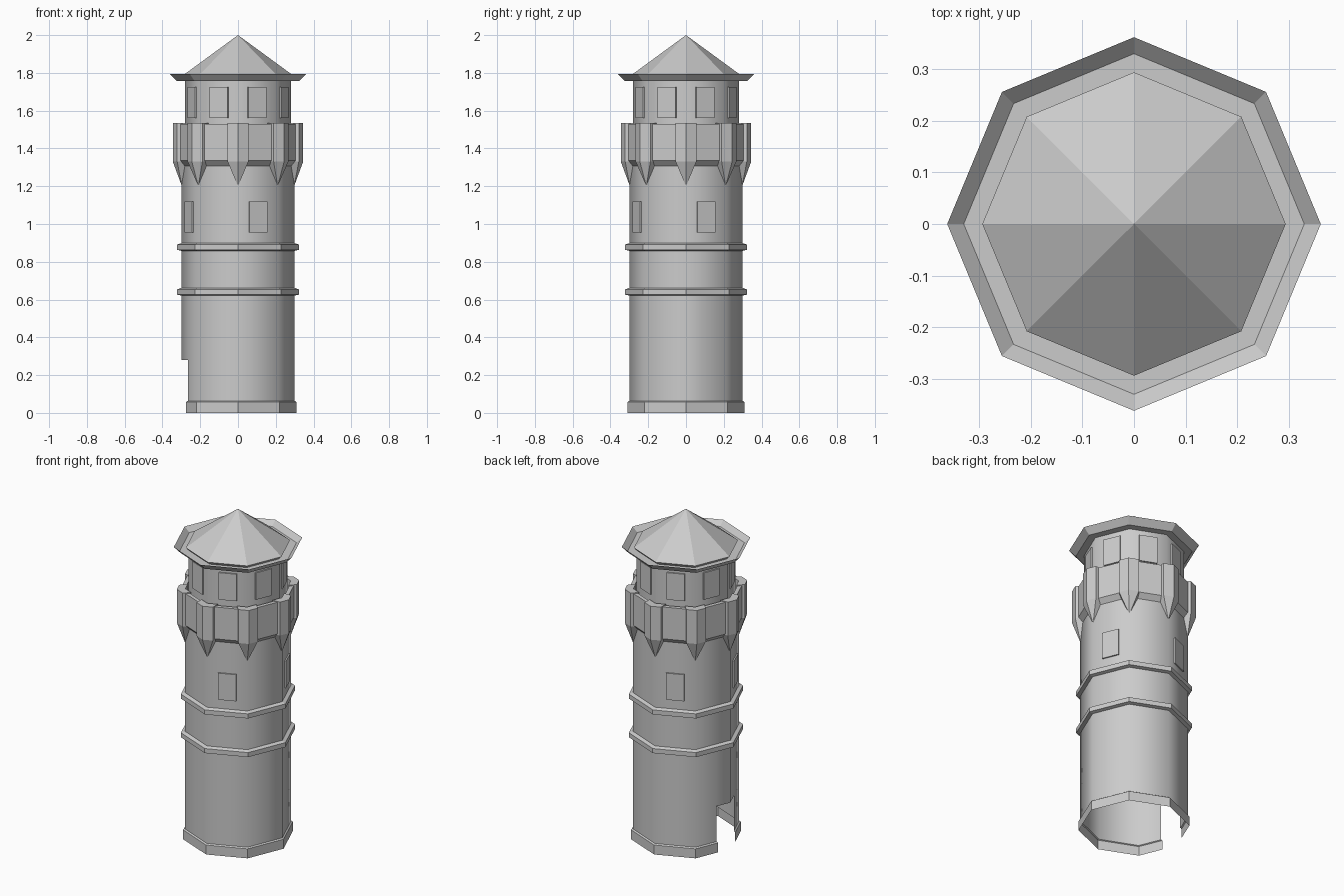
import bpy, bmesh
from math import cos, sin, pi, radians
from mathutils import Matrix, Vector

cube = bpy.data.objects.get("Cube")
if cube:
    bpy.data.objects.remove(cube, do_unlink=True)

SIDES = 8
STEP = 2 * pi / SIDES

stone = bpy.data.materials.new("grey stone")
stone.use_nodes = True
stone.diffuse_color = (0.6, 0.6, 0.6, 1)
stone.node_tree.nodes["Principled BSDF"].inputs["Base Color"].default_value = (0.6, 0.6, 0.6, 1)


def finish(name, bm, smooth=False):
    mesh = bpy.data.meshes.new(name)
    for face in bm.faces:
        face.smooth = smooth
    bm.to_mesh(mesh)
    bm.free()
    mesh.materials.append(stone)
    obj = bpy.data.objects.new(name, mesh)
    bpy.context.collection.objects.link(obj)
    return obj


def cut_doorway(bm, half=0.083, top=0.28):
    """Split the shell along the door outline and remove the opening."""
    for co, no in (((0, half, 0), (0, 1, 0)), ((0, -half, 0), (0, 1, 0)), ((0, 0, top), (0, 0, 1))):
        geom = bm.verts[:] + bm.edges[:] + bm.faces[:]
        bmesh.ops.bisect_plane(bm, geom=geom, plane_co=co, plane_no=no)
    gone = []
    for face in bm.faces:
        c = face.calc_center_median()
        if c.x < 0 and abs(c.y) < half and c.z < top:
            gone.append(face)
    bmesh.ops.delete(bm, geom=gone, context='FACES')


def octagon_shell(name, profile, smooth=False, door=False):
    """Octagonal sheet through (radius, height) pairs, listed bottom to top."""
    bm = bmesh.new()
    rings = []
    for r, z in profile:
        if r == 0:
            rings.append([bm.verts.new((0, 0, z))] * SIDES)
        else:
            rings.append([bm.verts.new((r * cos(i * STEP), r * sin(i * STEP), z)) for i in range(SIDES)])
    for low, high in zip(rings, rings[1:]):
        for i in range(SIDES):
            j = (i + 1) % SIDES
            corners = [low[i], low[j], high[j], high[i]]
            bm.faces.new(list(dict.fromkeys(corners)))
    if door:
        cut_doorway(bm)
    return finish(name, bm, smooth)


def window_plates(name, radius, bottom, top, faces):
    """Slim window panels standing on the chosen sides of the tower."""
    bm = bmesh.new()
    apothem = radius * cos(STEP / 2)
    for i in faces:
        spin = Matrix.Rotation((i + 0.5) * STEP, 4, 'Z')
        place = spin @ Matrix.Translation((apothem + 0.002, 0, (bottom + top) / 2))
        size = Matrix.Diagonal((0.012, 0.103, top - bottom, 1))
        bmesh.ops.create_cube(bm, size=1, matrix=place @ size)
    return finish(name, bm)


# Tower shell, open at the bottom with a doorway on one side
octagon_shell("base_course", [(0.309, 0), (0.309, 0.058), (0.3, 0.064)], door=True)
octagon_shell("lower_wall", [(0.3, 0.06), (0.3, 0.64)], smooth=True, door=True)
octagon_shell("middle_wall", [(0.3, 0.64), (0.3, 0.88)], smooth=True)
octagon_shell("upper_wall", [(0.3, 0.88), (0.3, 1.45)], smooth=True)

# Two string courses
for name, z in (("lower_band", 0.641), ("upper_band", 0.878)):
    octagon_shell(name, [(0.3, z - 0.02), (0.322, z - 0.015), (0.322, z + 0.013), (0.3, z + 0.021)])

# Parapet wall with its walkway
octagon_shell("parapet", [(0.298, 1.305), (0.328, 1.335), (0.328, 1.53),
                          (0.303, 1.53), (0.303, 1.45), (0.27, 1.45)])

# Corner buttresses tapering down to a point on the wall
bm = bmesh.new()
half = 0.055
plan = [(0.345, 0), (0.322, half), (0.274, half), (0.297, 0), (0.274, -half), (0.322, -half)]
for i in range(SIDES):
    spin = Matrix.Rotation(i * STEP, 3, 'Z')
    upper = [bm.verts.new(spin @ Vector((u, v, 1.535))) for u, v in plan]
    lower = [bm.verts.new(spin @ Vector((u, v, 1.33))) for u, v in plan]
    tip = bm.verts.new(spin @ Vector((0.297, 0, 1.2)))
    bm.faces.new(upper)
    for a in range(len(plan)):
        b = (a + 1) % len(plan)
        bm.faces.new((lower[a], lower[b], upper[b], upper[a]))
        bm.faces.new((tip, lower[b], lower[a]))
bmesh.ops.recalc_face_normals(bm, faces=bm.faces[:])
finish("corner_buttresses", bm)

# Lookout room
octagon_shell("lookout_room", [(0.28, 1.45), (0.28, 1.76)], smooth=True)

# Windows: alternate sides below, every side above
window_plates("tower_windows", 0.3, 0.955, 1.118, range(0, SIDES, 2))
window_plates("lookout_windows", 0.28, 1.56, 1.725, range(SIDES))

# Upturned eaves and pointed roof
octagon_shell("eaves", [(0.27, 1.757), (0.325, 1.757), (0.362, 1.795), (0.33, 1.766), (0.27, 1.766)])
octagon_shell("roof", [(0.275, 1.766), (0.294, 1.785), (0, 2)])
